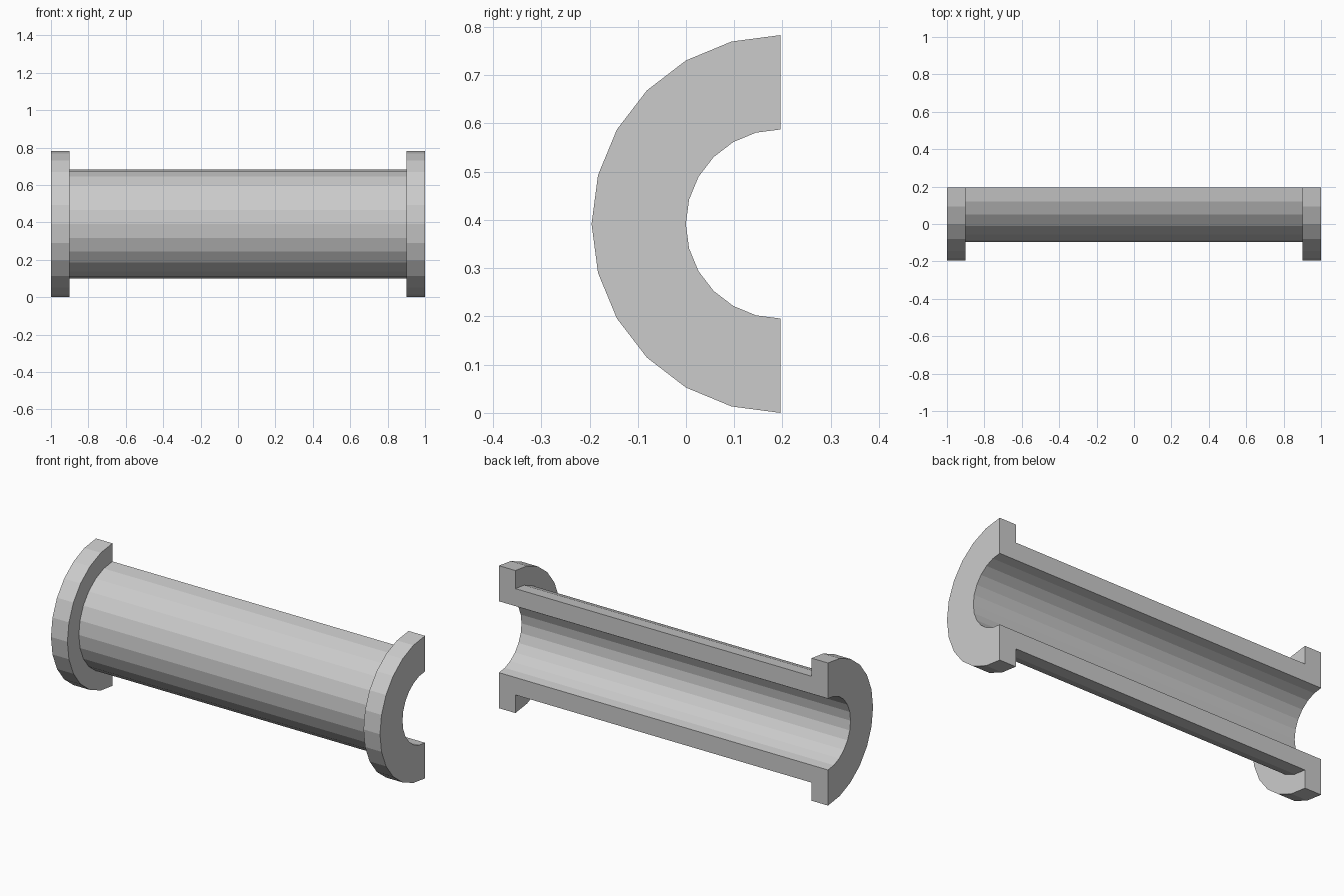
import bpy, bmesh
from math import sin, cos, pi

if "Cube" in bpy.data.objects:
    bpy.data.objects.remove(bpy.data.objects["Cube"])

FLANGE_R, BODY_R, BORE_R = 0.3915, 0.292, 0.196
HALF_LEN, FLANGE_X = 1.0, 0.9
AXIS_Y, AXIS_Z = FLANGE_R / 2, FLANGE_R
STEPS = 12

# wall cross-section as (x, radius): bore, end flanges, thinner body
half = [(HALF_LEN, BORE_R), (HALF_LEN, FLANGE_R), (FLANGE_X, FLANGE_R), (FLANGE_X, BODY_R)]
profile = half + [(-x, r) for x, r in reversed(half)]

# sweep the section half a turn around the x axis
bm = bmesh.new()
rings = []
for i in range(STEPS + 1):
    a = pi * i / STEPS
    rings.append([bm.verts.new((x, AXIS_Y - r * sin(a), AXIS_Z + r * cos(a))) for x, r in profile])
n = len(profile)
for r0, r1 in zip(rings, rings[1:]):
    for j in range(n):
        k = (j + 1) % n
        bm.faces.new((r0[j], r0[k], r1[k], r1[j]))

# flat cut faces along the split plane
bm.faces.new(rings[0])
bm.faces.new(rings[-1])
bmesh.ops.recalc_face_normals(bm, faces=bm.faces)

mesh = bpy.data.meshes.new("half_flanged_pipe")
bm.to_mesh(mesh)
bm.free()
bpy.context.collection.objects.link(bpy.data.objects.new("half_flanged_pipe", mesh))
